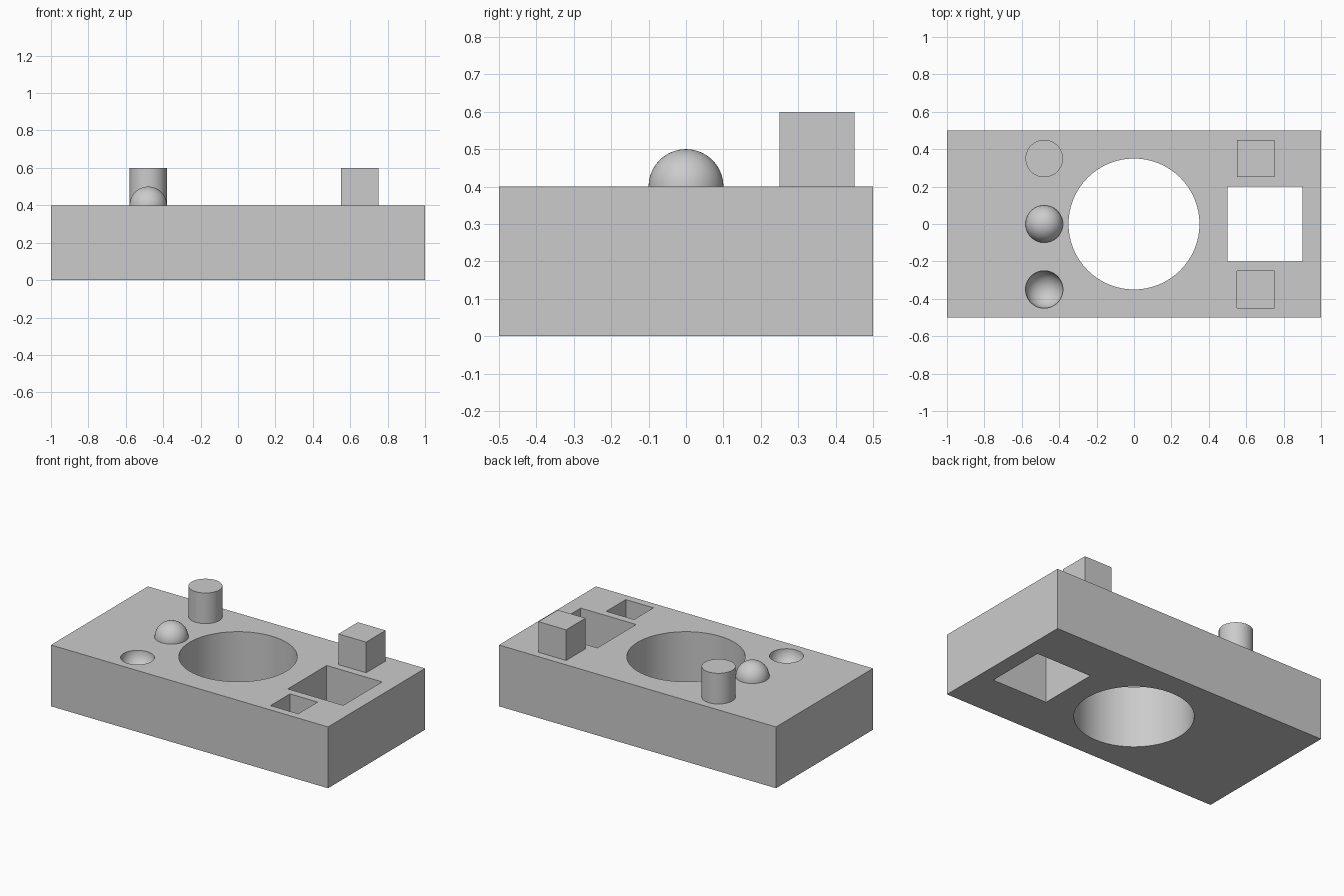
import bpy
import bmesh
import math
from mathutils import Matrix, Vector

if "Cube" in bpy.data.objects:
    bpy.data.objects.remove(bpy.data.objects["Cube"], do_unlink=True)

grey = bpy.data.materials.new("plain_grey")
grey.use_nodes = True
grey.diffuse_color = (0.6, 0.6, 0.6, 1)
grey.node_tree.nodes["Principled BSDF"].inputs["Base Color"].default_value = (0.6, 0.6, 0.6, 1)

TOP = 0.4          # height of the block's top face
ROUND_X = -0.48    # column of round features
SQUARE_X = 0.65    # column of square features
ROW_Y = 0.35       # distance of the outer rows from the middle
SIZE = 0.2         # width and height of the small features


def finish(name, bm):
    mesh = bpy.data.meshes.new(name)
    bm.to_mesh(mesh)
    bm.free()
    mesh.materials.append(grey)
    obj = bpy.data.objects.new(name, mesh)
    bpy.context.collection.objects.link(obj)
    return obj


def box(name, size, centre):
    bm = bmesh.new()
    bmesh.ops.create_cube(bm, size=1, matrix=Matrix.LocRotScale(Vector(centre), None, Vector(size)))
    return finish(name, bm)


def cylinder(name, radius, depth, centre):
    bm = bmesh.new()
    bmesh.ops.create_cone(bm, cap_ends=True, segments=96, radius1=radius, radius2=radius,
                          depth=depth, matrix=Matrix.Translation(centre))
    return finish(name, bm)


def ball(name, radius, centre, half=False):
    bm = bmesh.new()
    bmesh.ops.create_uvsphere(bm, u_segments=64, v_segments=32, radius=radius,
                              matrix=Matrix.Translation(centre))
    if half:
        bmesh.ops.bisect_plane(bm, geom=bm.verts[:] + bm.edges[:] + bm.faces[:],
                               plane_co=centre, plane_no=(0, 0, 1), clear_inner=True)
    return finish(name, bm)


def shade(obj):
    bpy.ops.object.select_all(action="DESELECT")
    obj.select_set(True)
    bpy.context.view_layer.objects.active = obj
    bpy.ops.object.shade_smooth_by_angle(angle=math.radians(30))


def cut(target, cutter):
    bpy.context.view_layer.objects.active = target
    mod = target.modifiers.new(cutter.name, "BOOLEAN")
    mod.operation = "DIFFERENCE"
    mod.solver = "EXACT"
    mod.object = cutter
    bpy.ops.object.modifier_apply(modifier=mod.name)
    bpy.data.objects.remove(cutter, do_unlink=True)


# Block with two through holes and two blind recesses
block = box("block", (2, 1, TOP), (0, 0, TOP / 2))
cut(block, cylinder("round_hole_cutter", 0.35, 1, (0, 0, TOP / 2)))
cut(block, box("square_hole_cutter", (0.4, 0.4, 1), (0.7, 0, TOP / 2)))
cut(block, box("square_pocket_cutter", (SIZE, SIZE, 2 * SIZE), (SQUARE_X, -ROW_Y, TOP)))
cut(block, ball("dimple_cutter", SIZE / 2, (ROUND_X, -ROW_Y, TOP)))

# Raised features
square_peg = box("square_peg", (SIZE, SIZE, SIZE), (SQUARE_X, ROW_Y, TOP + SIZE / 2))
round_peg = cylinder("round_peg", SIZE / 2, SIZE, (ROUND_X, ROW_Y, TOP + SIZE / 2))
dome = ball("dome", SIZE / 2, (ROUND_X, 0, TOP), half=True)

for part in (block, square_peg, round_peg, dome):
    shade(part)
